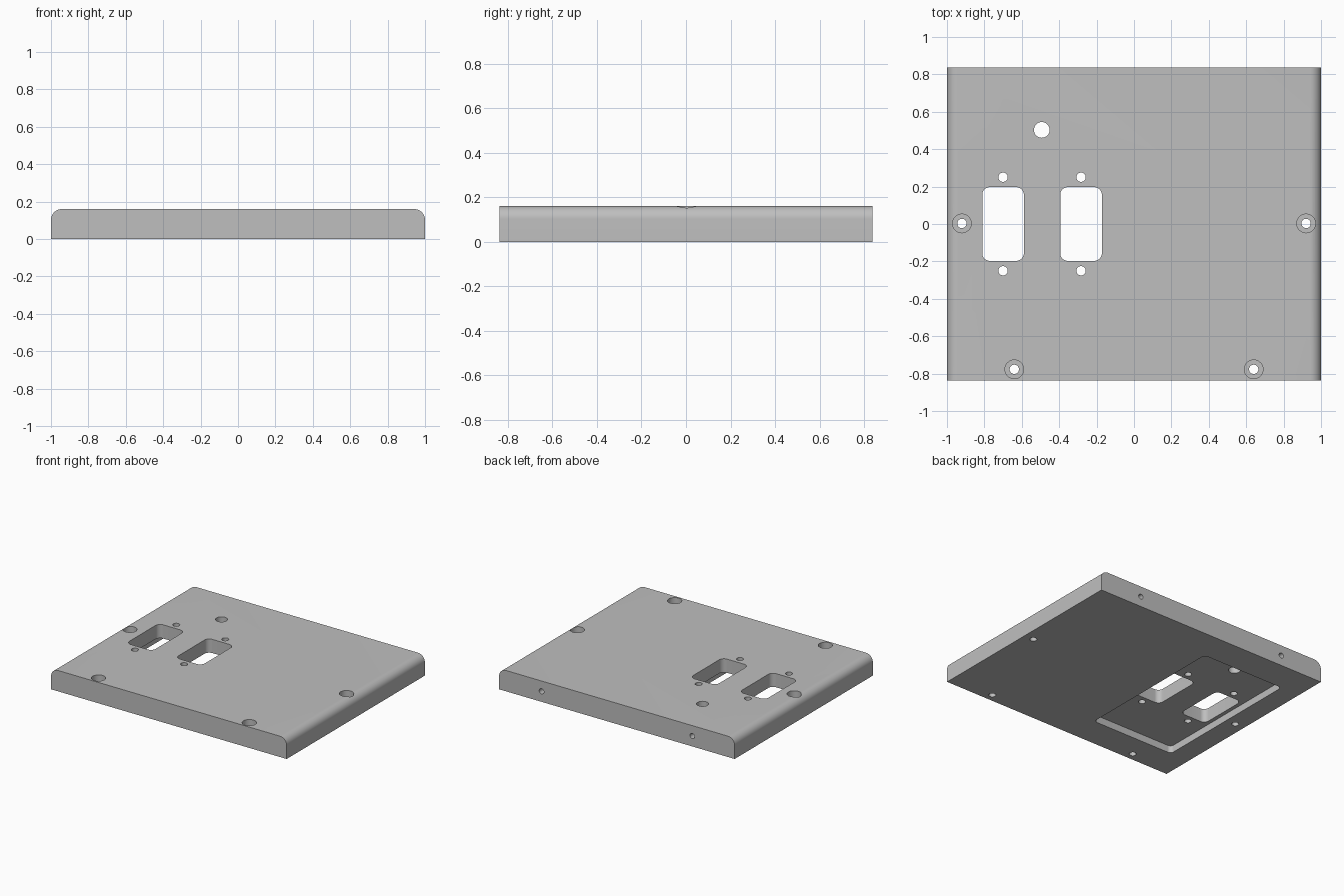
import bpy, bmesh, math
from mathutils import Matrix, Vector

if "Cube" in bpy.data.objects:
    bpy.data.objects.remove(bpy.data.objects["Cube"], do_unlink=True)

HALF_X, HALF_Y, HEIGHT, EDGE_R = 1.0, 0.838, 0.16, 0.058

grey = bpy.data.materials.new("plain grey")
grey.use_nodes = True
COLOUR = (0.52, 0.52, 0.52, 1)
grey.diffuse_color = COLOUR
grey.node_tree.nodes["Principled BSDF"].inputs["Base Color"].default_value = COLOUR


def arc(cx, cy, r, start, steps=10):
    """Quarter circle of 2D points."""
    return [(cx + r * math.cos(start + math.pi / 2 * i / steps),
             cy + r * math.sin(start + math.pi / 2 * i / steps)) for i in range(steps + 1)]


def prism(name, points, extrusion):
    """Extrude a closed outline of 3D points along a vector."""
    bm = bmesh.new()
    face = bm.faces.new([bm.verts.new(p) for p in points])
    result = bmesh.ops.extrude_face_region(bm, geom=[face])
    moved = [g for g in result["geom"] if isinstance(g, bmesh.types.BMVert)]
    bmesh.ops.translate(bm, verts=moved, vec=extrusion)
    bmesh.ops.recalc_face_normals(bm, faces=bm.faces)
    mesh = bpy.data.meshes.new(name)
    bm.to_mesh(mesh)
    bm.free()
    obj = bpy.data.objects.new(name, mesh)
    bpy.context.collection.objects.link(obj)
    mesh.materials.append(grey)
    return obj


def rounded_box(name, cx, cy, hx, hy, r, z0, z1):
    outline = []
    for i, (sx, sy) in enumerate([(1, 1), (-1, 1), (-1, -1), (1, -1)]):
        outline += arc(cx + sx * (hx - r), cy + sy * (hy - r), r, i * math.pi / 2)
    return prism(name, [(x, y, z0) for x, y in outline], (0, 0, z1 - z0))


def cylinder(name, centre, axis, r, length, sides=32):
    turn = Vector((0, 0, 1)).rotation_difference(Vector(axis)).to_matrix().to_4x4()
    place = Matrix.Translation(centre) @ turn
    ring = [place @ Vector((r * math.cos(2 * math.pi * i / sides),
                            r * math.sin(2 * math.pi * i / sides), 0)) for i in range(sides)]
    return prism(name, ring, Vector(axis) * length)


def cut(target, cutter):
    """Subtract the cutter from the target and remove the cutter."""
    cutter.hide_render = True
    mod = target.modifiers.new("cut", "BOOLEAN")
    mod.operation, mod.solver, mod.object = "DIFFERENCE", "EXACT", cutter
    bpy.context.view_layer.objects.active = target
    bpy.ops.object.modifier_apply(modifier=mod.name)
    bpy.data.objects.remove(cutter, do_unlink=True)


def through_hole(x, y, r):
    cut(plate, cylinder("hole_cutter", (x, y, -0.1), (0, 0, 1), r, 0.4))


# Plate with rounded upper side edges
profile = [(-HALF_X, 0), (HALF_X, 0)]
profile += arc(HALF_X - EDGE_R, HEIGHT - EDGE_R, EDGE_R, 0)
profile += arc(EDGE_R - HALF_X, HEIGHT - EDGE_R, EDGE_R, math.pi / 2)
plate = prism("cover_plate", [(x, -HALF_Y, z) for x, z in profile], (0, 2 * HALF_Y, 0))

# Shallow pocket in the underside
cut(plate, rounded_box("pocket_cutter", -0.49, 0, 0.35, 0.6, 0.03, -0.1, 0.055))

# Two rounded windows, each with a pair of screw holes
for x in (-0.70, -0.283):
    cut(plate, rounded_box("window_cutter", x, 0, 0.111, 0.197, 0.04, -0.1, 0.3))
    for side in (-1, 1):
        through_hole(x, side * 0.25, 0.025)

# Single larger hole
through_hole(-0.493, 0.503, 0.042)

# Counterbored mounting holes, mirrored left and right
for side in (-1, 1):
    for x, y in ((0.92, 0.003), (0.64, -0.777)):
        cut(plate, cylinder("counterbore_cutter", (side * x, y, 0.08), (0, 0, 1), 0.05, 0.2))
        through_hole(side * x, y, 0.025)

# Blind holes in the back edge
for side in (-1, 1):
    cut(plate, cylinder("blind_hole_cutter", (side * 0.64, HALF_Y + 0.1, 0.08),
                        (0, -1, 0), 0.02, 0.25))

# Smooth rounded surfaces, keeping crisp edges
bpy.ops.object.select_all(action="DESELECT")
plate.select_set(True)
bpy.context.view_layer.objects.active = plate
bpy.ops.object.shade_smooth_by_angle(angle=math.radians(30))
